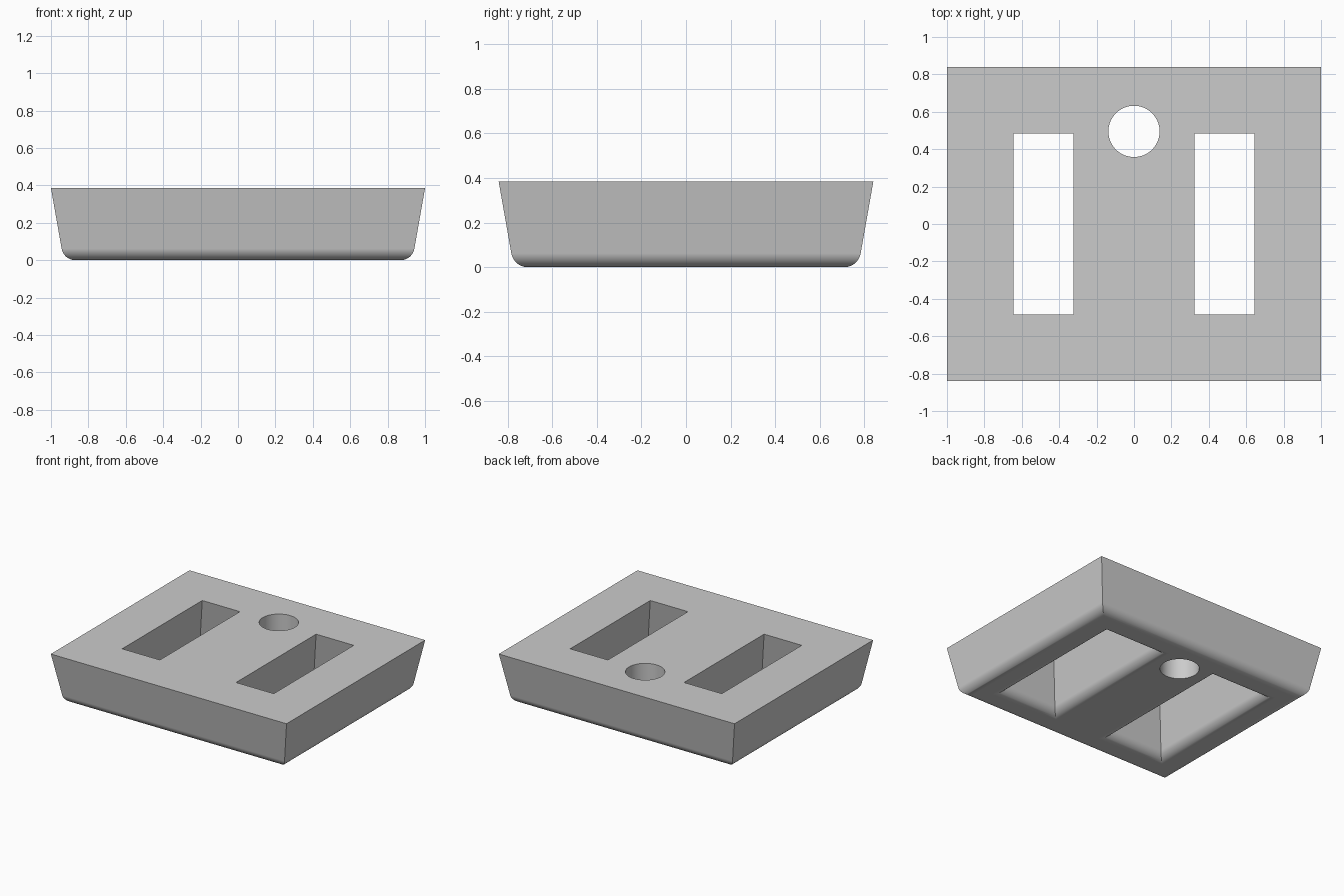
import bpy, bmesh, math

HEIGHT = 0.385
DRAFT = math.radians(10)   # wall slope
FILLET = 0.075             # rounding of the lower rims
STEPS = 12

cube = bpy.data.objects.get("Cube")
if cube:
    bpy.data.objects.remove(cube, do_unlink=True)

grey = bpy.data.materials.new("plain grey")
grey.use_nodes = True
colour = (0.6, 0.6, 0.6, 1)
grey.diffuse_color = colour
grey.node_tree.nodes["Principled BSDF"].inputs["Base Color"].default_value = colour


def wall_profile():
    """Drafted wall ending in a rounded lower rim, as (offset, z) pairs."""
    flat = HEIGHT * math.tan(DRAFT) + FILLET * math.tan((math.pi / 2 - DRAFT) / 2)
    points = [(0, HEIGHT)]
    for i in range(STEPS + 1):
        a = DRAFT + (math.pi / 2 - DRAFT) * i / STEPS
        points.append((flat - FILLET * math.cos(a), FILLET * (1 - math.sin(a))))
    return points


def tapered_block(name, x, y, half_x, half_y, profile):
    """Stack rectangles grown by each profile offset and skin them."""
    bm = bmesh.new()
    rings = [[bm.verts.new((x + sx * (half_x + d), y + sy * (half_y + d), z))
              for sx, sy in ((1, 1), (-1, 1), (-1, -1), (1, -1))]
             for d, z in profile]
    for upper, lower in zip(rings, rings[1:]):
        for k in range(4):
            n = (k + 1) % 4
            bm.faces.new((upper[k], upper[n], lower[n], lower[k]))
    bm.faces.new(rings[0])
    bm.faces.new(rings[-1])
    bmesh.ops.recalc_face_normals(bm, faces=bm.faces)
    mesh = bpy.data.meshes.new(name)
    bm.to_mesh(mesh)
    bm.free()
    mesh.materials.append(grey)
    obj = bpy.data.objects.new(name, mesh)
    bpy.context.collection.objects.link(obj)
    return obj


# Body: walls lean inward towards the rounded base
profile = wall_profile()
body = tapered_block("block_body", 0, 0, 1, 0.84, [(-d, z) for d, z in profile])

# Two slots that flare downward with the same wall profile
slot_profile = [(0, HEIGHT + 0.1)] + profile + [(profile[-1][0], -0.1)]
cutters = [tapered_block("slot_cutter", side * 0.483, 0, 0.16, 0.485, slot_profile)
           for side in (-1, 1)]

# Straight round hole near the back
bpy.ops.mesh.primitive_cylinder_add(vertices=64, radius=0.137, depth=1,
                                    location=(0, 0.495, HEIGHT / 2))
hole = bpy.context.object
hole.name = "hole_cutter"
hole.data.materials.append(grey)
cutters.append(hole)

# Cut the openings
bpy.ops.object.select_all(action="DESELECT")
body.select_set(True)
bpy.context.view_layer.objects.active = body
for cutter in cutters:
    cutter.hide_render = True
    cut = body.modifiers.new("opening", "BOOLEAN")
    cut.operation = "DIFFERENCE"
    cut.solver = "EXACT"
    cut.object = cutter
    bpy.ops.object.modifier_apply(modifier=cut.name)
    bpy.data.objects.remove(cutter, do_unlink=True)

# Smooth rims and hole, crisp corners, flat large faces
bpy.ops.object.shade_smooth_by_angle(angle=math.radians(30))
weighted = body.modifiers.new("flat_faces", "WEIGHTED_NORMAL")
weighted.keep_sharp = True
